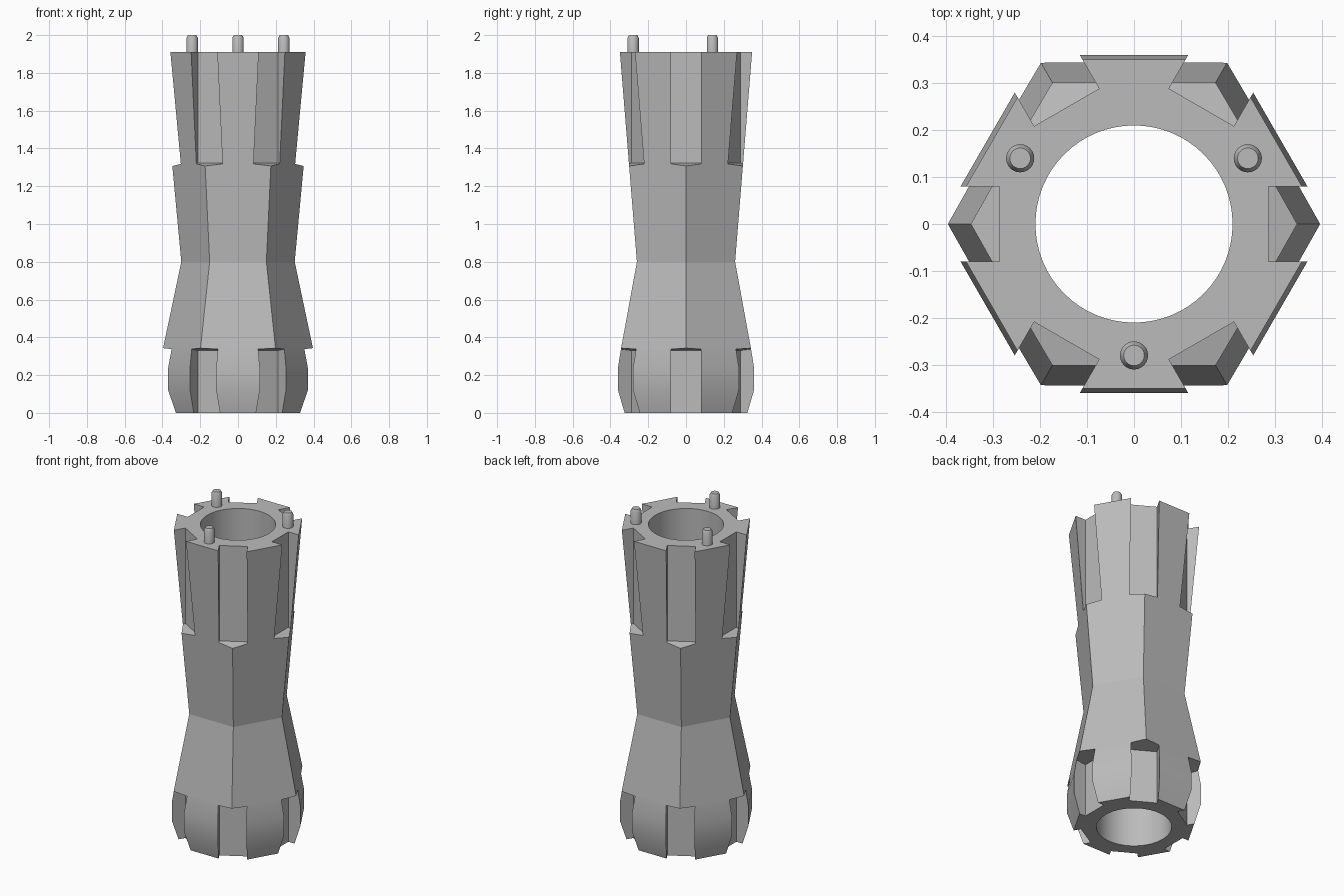
import bpy, bmesh, math
from mathutils import Matrix

cube = bpy.data.objects.get("Cube")
if cube:
    bpy.data.objects.remove(cube, do_unlink=True)

GREY = (0.5, 0.5, 0.5, 1)
grey = bpy.data.materials.new("plain grey")
grey.use_nodes = True
grey.diffuse_color = GREY
grey.node_tree.nodes["Principled BSDF"].inputs["Base Color"].default_value = GREY


def make_object(name, bm):
    bmesh.ops.recalc_face_normals(bm, faces=bm.faces)
    mesh = bpy.data.meshes.new(name)
    bm.to_mesh(mesh)
    bm.free()
    mesh.materials.append(grey)
    obj = bpy.data.objects.new(name, mesh)
    bpy.context.collection.objects.link(obj)
    return obj


def loft(bm, profile, sides):
    """Stack regular polygon rings of (corner radius, height), capped at both ends."""
    rings = []
    for radius, z in profile:
        rings.append([bm.verts.new((radius * math.cos(math.tau * i / sides),
                                    radius * math.sin(math.tau * i / sides), z))
                      for i in range(sides)])
    for low, high in zip(rings, rings[1:]):
        for i in range(sides):
            j = (i + 1) % sides
            bm.faces.new((low[i], low[j], high[j], high[i]))
    bm.faces.new(rings[0][::-1])
    bm.faces.new(rings[-1])
    return [v for ring in rings for v in ring]


def corner_notch(bm, outline, angle):
    """Extrude a radial (distance, height) outline sideways, then turn it to a corner."""
    turn = Matrix.Rotation(angle, 3, 'Z')
    sides = []
    for y in (-0.08, 0.08):
        verts = [bm.verts.new(turn @ Matrix.Identity(3).col[0] * 0) for _ in outline]
        for v, (r, z) in zip(verts, outline):
            v.co = (r, y, z)
            v.co = turn @ v.co
        sides.append(verts)
    a, b = sides
    bm.faces.new(a)
    bm.faces.new(b[::-1])
    for i in range(len(a)):
        j = (i + 1) % len(a)
        bm.faces.new((a[i], b[i], b[j], a[j]))


# Hexagonal waisted body with a rounded foot, given as (flat distance, height)
flats = [(0.325, 0), (0.36, 0.12), (0.36, 0.24), (0.344, 0.34), (0.26, 0.8), (0.35, 1.91)]
bm = bmesh.new()
loft(bm, [(d / math.cos(math.pi / 6), z) for d, z in flats], 6)
body = make_object("body", bm)

# Cutter: central bore and the notches on all six corners
bm = bmesh.new()
loft(bm, [(0.21, -0.1), (0.21, 2.1)], 64)
upper = [(0.287, 1.322), (0.5, 1.27), (0.5, 2.1), (0.287, 2.1)]
lower = [(0.287, -0.1), (0.5, -0.1), (0.5, 0.355), (0.287, 0.33)]
for k in range(6):
    corner_notch(bm, upper, k * math.pi / 3)
    corner_notch(bm, lower, k * math.pi / 3)
cutter = make_object("cutter", bm)
cutter.hide_render = True

cut = body.modifiers.new("bore and notches", 'BOOLEAN')
cut.operation = 'DIFFERENCE'
cut.solver = 'EXACT'
cut.object = cutter
bpy.context.view_layer.update()
result = bpy.data.meshes.new_from_object(body.evaluated_get(bpy.context.evaluated_depsgraph_get()))
body.modifiers.clear()
body.data = result
bpy.data.objects.remove(cutter, do_unlink=True)

# Locating pins on the top rim
pins = []
for k, name in enumerate(("left_pin", "right_pin", "front_pin")):
    angle = math.radians(30 + 120 * k)
    bm = bmesh.new()
    loft(bm, [(0.03, 1.88), (0.03, 1.985), (0.022, 2.0)], 24)
    pin = make_object(name, bm)
    pin.location = (0.28 * math.cos(angle), 0.28 * math.sin(angle), 0)
    pins.append(pin)

# Smooth foot, bore and pins; the upper body stays faceted
bpy.ops.object.select_all(action='DESELECT')
for obj in [body] + pins:
    obj.select_set(True)
bpy.context.view_layer.objects.active = body
bpy.ops.object.shade_smooth_by_angle(angle=math.radians(30))
for face in body.data.polygons:
    if face.center.z > 0.8 and face.center.xy.length > 0.215:
        face.use_smooth = False
